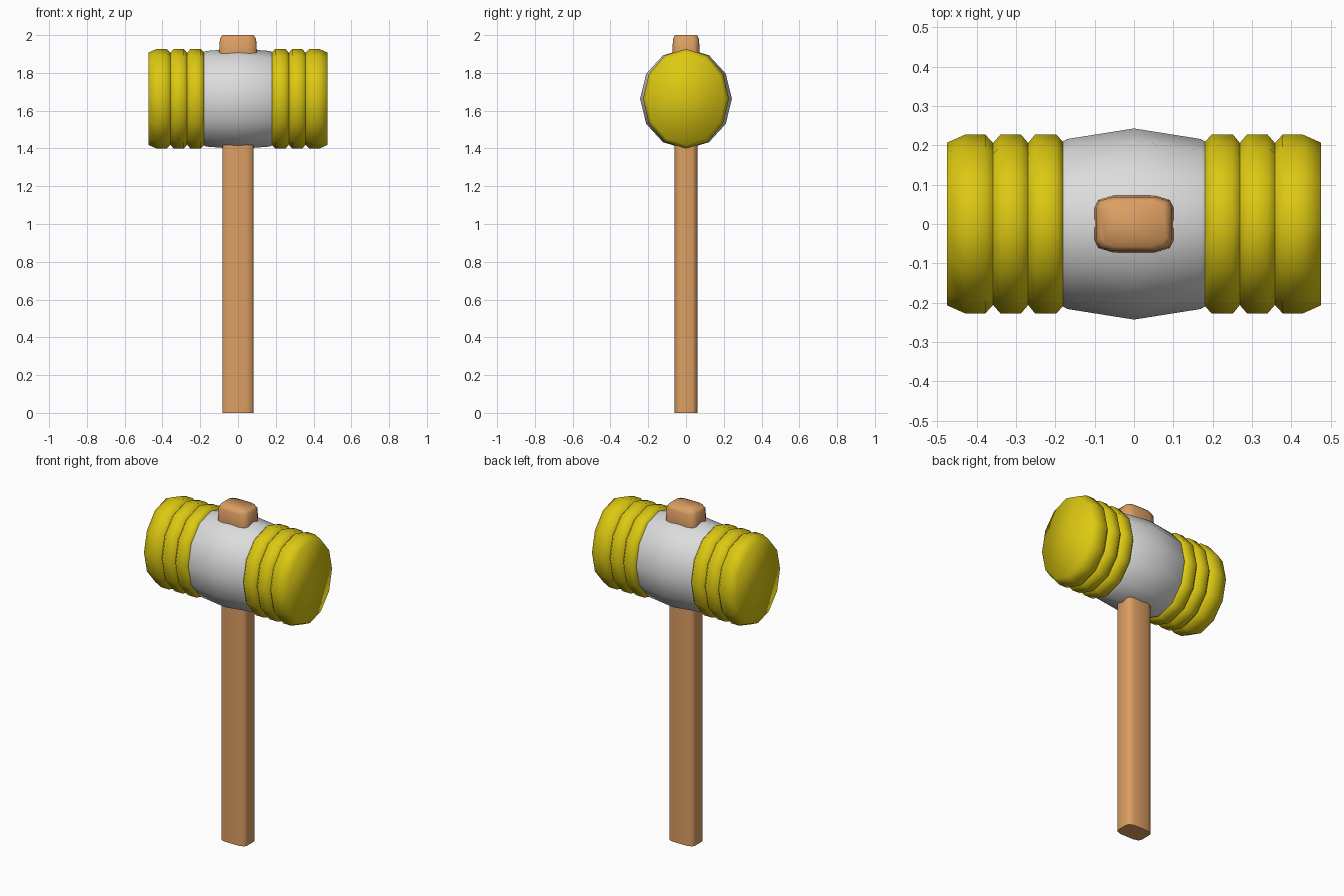
import bpy, bmesh, math

if "Cube" in bpy.data.objects:
    bpy.data.objects.remove(bpy.data.objects["Cube"])

HEAD_Z = 1.663


def material(name, rgb):
    m = bpy.data.materials.new(name)
    m.diffuse_color = (*rgb, 1)
    m.use_nodes = True
    m.node_tree.nodes["Principled BSDF"].inputs["Base Color"].default_value = m.diffuse_color
    return m


YELLOW = material("yellow", (0.72, 0.58, 0.006))
WHITE = material("light grey", (0.72, 0.72, 0.72))
WOOD = material("wood", (0.72, 0.345, 0.125))


def loft(name, rings, mat, angle):
    """Skin a list of equal-length point rings and cap both ends."""
    bm = bmesh.new()
    loops = [[bm.verts.new(p) for p in ring] for ring in rings]
    for a, b in zip(loops, loops[1:]):
        for i in range(len(a)):
            j = (i + 1) % len(a)
            bm.faces.new((a[i], a[j], b[j], b[i]))
    bm.faces.new(loops[0])
    bm.faces.new(loops[-1])
    bmesh.ops.recalc_face_normals(bm, faces=bm.faces)
    me = bpy.data.meshes.new(name)
    bm.to_mesh(me)
    bm.free()
    me.materials.append(mat)
    ob = bpy.data.objects.new(name, me)
    bpy.context.collection.objects.link(ob)
    bpy.ops.object.select_all(action='DESELECT')
    ob.select_set(True)
    bpy.context.view_layer.objects.active = ob
    bpy.ops.object.shade_smooth_by_angle(angle=math.radians(angle))
    return ob


def barrel_ring(x, ry, rz):
    # 12-sided oval around the x axis
    return [(x, ry * math.sin(i * math.pi / 6), HEAD_Z + rz * math.cos(i * math.pi / 6))
            for i in range(12)]


def wood_ring(z, hx, hy):
    # 12-sided rounded rectangle
    quad = [(1, 0.58), (0.9, 0.85), (0.54, 1)]
    pts = []
    for sx, sy, order in ((1, 1, 1), (-1, 1, -1), (-1, -1, 1), (1, -1, -1)):
        pts += [(sx * hx * a, sy * hy * b, z) for a, b in quad[::order]]
    return pts


# White barrel in the middle of the head
loft("head_barrel",
     [barrel_ring(x, ry, rz) for x, ry, rz in
      [(-0.185, 0.207, 0.243), (-0.17, 0.216, 0.253), (0, 0.243, 0.266),
       (0.17, 0.216, 0.253), (0.185, 0.207, 0.243)]], WHITE, 40)

# Ribbed yellow ends, each with three bulging rings
rib_profile = [(0.178, 0.206), (0.197, 0.227), (0.252, 0.227), (0.269, 0.206),
               (0.287, 0.227), (0.340, 0.227), (0.358, 0.206),
               (0.378, 0.227), (0.430, 0.227), (0.475, 0.207)]
for side, s in (("left", -1), ("right", 1)):
    loft(side + "_striking_end",
         [barrel_ring(s * x, r, r + 0.037) for x, r in rib_profile], YELLOW, 75)

# Handle and the peg on top
loft("handle", [wood_ring(0, 0.083, 0.06), wood_ring(1.9, 0.083, 0.06)], WOOD, 50)
loft("handle_peg",
     [wood_ring(z, hx, hy) for z, hx, hy in
      [(1.85, 0.1, 0.072), (1.915, 0.1, 0.072), (1.98, 0.096, 0.069), (2.0, 0.082, 0.058)]],
     WOOD, 75)
